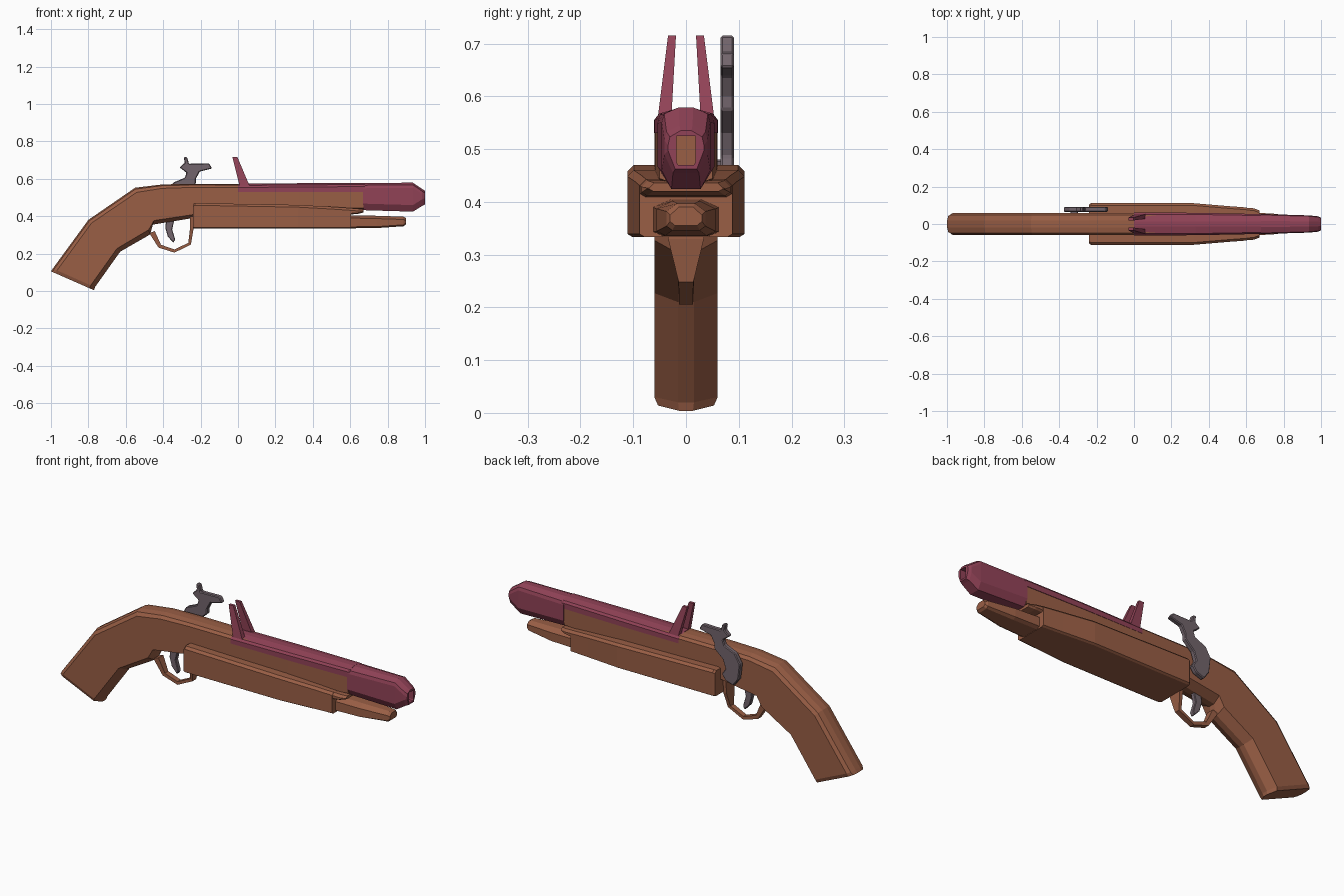
import bpy, bmesh


def material(name, rgb):
    m = bpy.data.materials.new(name)
    m.diffuse_color = (*rgb, 1)
    return m


WOOD = material("wood", (0.32, 0.113, 0.06))
RED = material("red_metal", (0.285, 0.055, 0.095))
STEEL = material("steel", (0.17, 0.13, 0.15))


def loft(name, rings, mat, cap_end=True):
    """Skin equal-sized rings of 3D points and cap the ends."""
    bm = bmesh.new()
    rows = [[bm.verts.new(p) for p in ring] for ring in rings]
    n = len(rows[0])
    for a, b in zip(rows, rows[1:]):
        for i in range(n):
            j = (i + 1) % n
            bm.faces.new((a[i], a[j], b[j], b[i]))
    bm.faces.new(rows[0])
    if cap_end:
        bm.faces.new(rows[-1])
    bmesh.ops.recalc_face_normals(bm, faces=bm.faces)
    me = bpy.data.meshes.new(name)
    bm.to_mesh(me)
    bm.free()
    me.materials.append(mat)
    ob = bpy.data.objects.new(name, me)
    bpy.context.collection.objects.link(ob)
    return ob


def mirrored(half):
    """Close a half ring (y > 0) across the centre plane."""
    return half + [(x, -y, z) for x, y, z in reversed(half)]


def section(x, half):
    return mirrored([(x, y, z) for y, z in half])


def plate(name, outline, y0, y1, mat, bevel=0.004):
    ob = loft(name, [[(x, y, z) for x, z in outline] for y in (y0, y1)], mat)
    mod = ob.modifiers.new("bevel", 'BEVEL')
    mod.width = bevel
    mod.segments = 1
    return ob


# Grip and body: chamfered section swept between top and bottom lines
def stock_ring(top, bot, w):
    prof = [(0.3, 0), (0.8, 0.03), (1, 0.1), (1, 0.9), (0.25, 1)]
    return mirrored([(top[0] + (bot[0] - top[0]) * t, y * w,
                      top[1] + (bot[1] - top[1]) * t) for y, t in prof])


stations = [
    ((-0.98, 0.10), (-0.78, 0.005), 0.05), ((-0.99, 0.12), (-0.765, 0.02), 0.06),
    ((-0.80, 0.38), (-0.63, 0.21), 0.06), ((-0.55, 0.552), (-0.47, 0.302), 0.06),
    ((-0.40, 0.57), (-0.455, 0.355), 0.06), ((-0.24, 0.572), (-0.24, 0.39), 0.06),
    ((0.0, 0.571), (0.0, 0.40), 0.06), ((0.33, 0.571), (0.33, 0.42), 0.058),
    ((0.67, 0.571), (0.67, 0.43), 0.05)]
stations[0] = ((-1.0, 0.105), (-0.77, 0.004), 0.053)
loft("stock", [stock_ring(*s) for s in stations], WOOD)


# Fore-end under the barrel
def fore(x, w, top, bot=0.333):
    return section(x, [(w - 0.012, top), (w, top - 0.012), (w, bot + 0.006), (w - 0.01, bot)])


loft("fore_end", [fore(-0.24, 0.105, 0.465), fore(-0.23, 0.111, 0.47), fore(0.32, 0.111, 0.46),
                  fore(0.5, 0.096, 0.45), fore(0.605, 0.088, 0.443)], WOOD)
loft("fore_end_lip", [fore(0.59, 0.088, 0.444, 0.408), fore(0.64, 0.084, 0.44, 0.412),
                      fore(0.672, 0.072, 0.436, 0.42)], WOOD)


# Narrow wooden nose below the muzzle
def nose(x, w, top, bot):
    return section(x, [(w * 0.45, top), (w, top - 0.015), (w, bot + 0.008), (w * 0.7, bot)])


loft("fore_end_nose", [nose(0.59, 0.062, 0.405, 0.335), nose(0.74, 0.056, 0.402, 0.336),
                       nose(0.885, 0.037, 0.397, 0.346), nose(0.897, 0.03, 0.39, 0.355)], WOOD)


# Upper barrel cover
def cover(x, w, top):
    return section(x, [(0.014, top), (w * 0.85, top - 0.009), (w, top - 0.02), (w, 0.53), (w * 0.7, 0.53)])


loft("barrel_cover", [cover(0.0, 0.061, 0.573), cover(0.33, 0.06, 0.576),
                      cover(0.68, 0.053, 0.578)], RED)


# Muzzle with its bore running back to the wooden body
def tube(x, w, top, bot):
    return section(x, [(w * 0.3, top), (w * 0.9, top - 0.012), (w, top - 0.028),
                       (w, bot + 0.035), (w * 0.6, bot)])


def bore(x):
    return section(x, [(0.008, 0.525), (0.018, 0.525), (0.018, 0.52), (0.018, 0.475), (0.015, 0.47)])


loft("muzzle", [tube(0.668, 0.054, 0.577, 0.432), tube(0.935, 0.046, 0.579, 0.424),
                tube(0.985, 0.041, 0.545, 0.455), tube(1.0, 0.034, 0.535, 0.462),
                bore(1.0), bore(0.672)], RED, cap_end=False)
loft("bore_end", [bore(0.69), bore(0.675)], WOOD)

# Pair of leaning rear sight prongs
for side, label in ((1, "left"), (-1, "right")):
    loft("sight_prong_" + label,
         [[(x0, side * a, z), (x1, side * a, z), (x1, side * b, z), (x0, side * b, z)]
          for x0, x1, a, b, z in ((0.01, 0.065, 0.028, 0.054, 0.555), (-0.03, -0.003, 0.019, 0.034, 0.715))],
         RED)

# Hammer on the left side
hammer = [(-0.29, 0.715), (-0.272, 0.715), (-0.262, 0.68), (-0.155, 0.682), (-0.138, 0.655),
          (-0.205, 0.638), (-0.225, 0.60), (-0.225, 0.575), (-0.275, 0.53), (-0.29, 0.485),
          (-0.268, 0.455), (-0.29, 0.425), (-0.335, 0.41), (-0.365, 0.45), (-0.375, 0.53),
          (-0.345, 0.58), (-0.285, 0.605), (-0.275, 0.632), (-0.312, 0.66), (-0.285, 0.685)]
plate("hammer", hammer, 0.065, 0.091, STEEL)
plate("hammer_pivot", [(-0.34, 0.44), (-0.30, 0.44), (-0.30, 0.48), (-0.34, 0.48)], 0.04, 0.075, STEEL)

# Trigger
plate("trigger", [(-0.385, 0.38), (-0.34, 0.38), (-0.352, 0.33), (-0.336, 0.275), (-0.345, 0.258),
                  (-0.375, 0.29), (-0.388, 0.335)], -0.012, 0.012, STEEL, 0.003)

# Trigger guard: flat strap, wider where it meets the body
guard = [((-0.475, 0.31), (-0.445, 0.32), 0.02), ((-0.425, 0.232), (-0.412, 0.247), 0.014),
         ((-0.34, 0.205), (-0.34, 0.222), 0.013), ((-0.252, 0.248), (-0.266, 0.257), 0.014),
         ((-0.238, 0.33), (-0.257, 0.33), 0.034), ((-0.238, 0.41), (-0.257, 0.41), 0.038)]
loft("trigger_guard", [[(o[0], -w, o[1]), (o[0], w, o[1]), (i[0], w, i[1]), (i[0], -w, i[1])]
                       for o, i, w in guard], WOOD)
